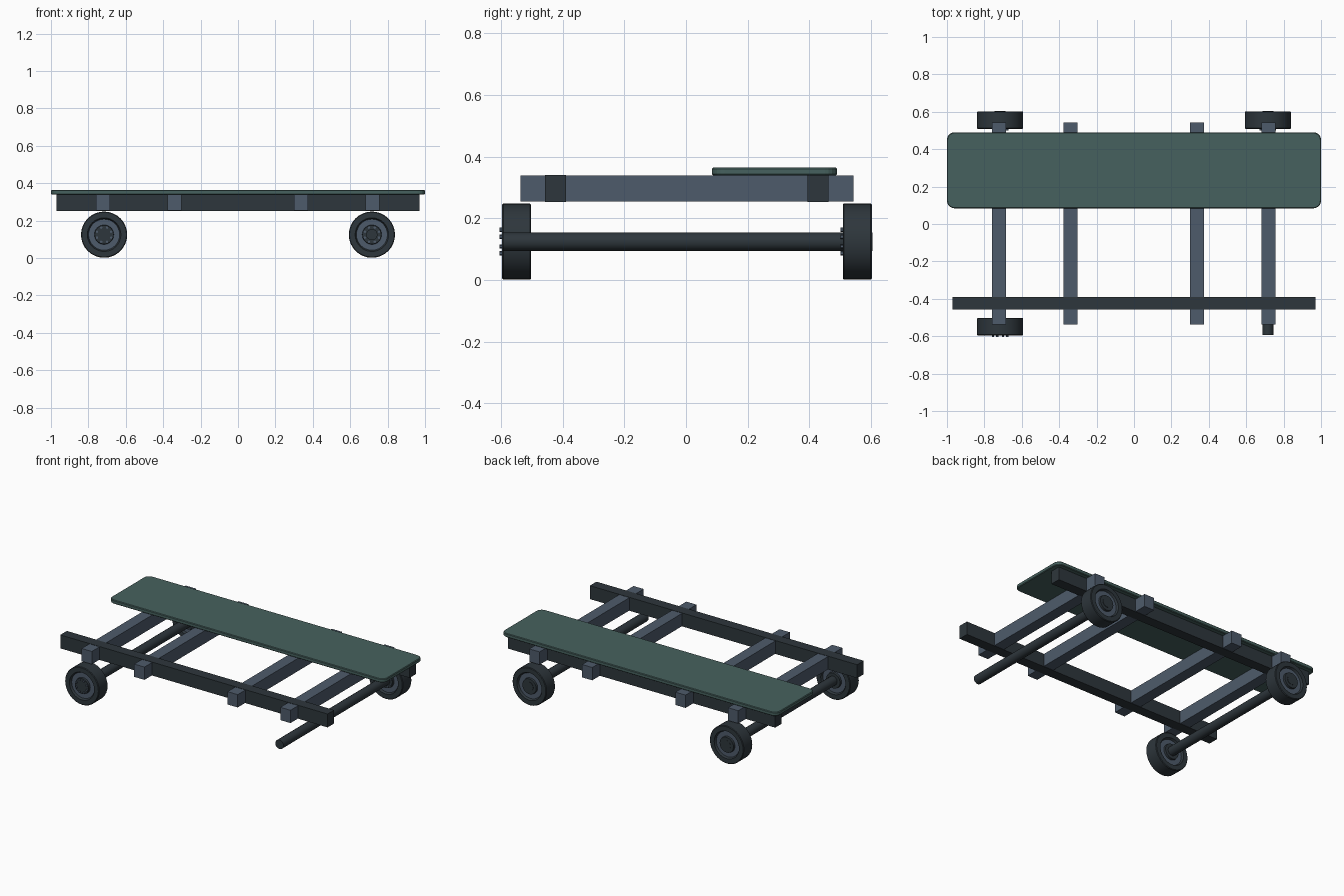
import bpy, bmesh, math
from mathutils import Matrix, Vector

cube = bpy.data.objects.get("Cube")
if cube:
    bpy.data.objects.remove(cube, do_unlink=True)


def material(name, rgb):
    m = bpy.data.materials.new(name)
    m.use_nodes = True
    m.diffuse_color = (*rgb, 1)
    m.node_tree.nodes["Principled BSDF"].inputs["Base Color"].default_value = (*rgb, 1)
    return m


slate = material("slate_blue", (0.076, 0.105, 0.147))
dark = material("dark_charcoal", (0.027, 0.037, 0.045))
green = material("deep_green", (0.062, 0.120, 0.112))


def finish(name, bm, mats, smooth=False):
    bmesh.ops.recalc_face_normals(bm, faces=bm.faces)
    mesh = bpy.data.meshes.new(name)
    bm.to_mesh(mesh)
    bm.free()
    for m in mats:
        mesh.materials.append(m)
    ob = bpy.data.objects.new(name, mesh)
    bpy.context.collection.objects.link(ob)
    if smooth:
        bpy.ops.object.select_all(action="DESELECT")
        ob.select_set(True)
        bpy.context.view_layer.objects.active = ob
        bpy.ops.object.shade_smooth_by_angle(angle=math.radians(35))
    return ob


def box(name, low, high, mat):
    low, high = Vector(low), Vector(high)
    bm = bmesh.new()
    bmesh.ops.create_cube(bm, size=1, matrix=Matrix.Translation((low + high) / 2)
                          @ Matrix.Diagonal((*(high - low), 1)))
    return finish(name, bm, [mat])


def add_cylinder(bm, x, z, radius, y0, y1, sides):
    turn = Matrix.Rotation(math.pi / 2, 4, "X")
    bmesh.ops.create_cone(bm, cap_ends=True, segments=sides, radius1=radius, radius2=radius,
                          depth=y1 - y0,
                          matrix=Matrix.Translation((x, (y0 + y1) / 2, z)) @ turn)


# Long side rails
for label, y in (("front", -0.423), ("back", 0.427)):
    box(label + "_rail", (-0.97, y - 0.034, 0.252), (0.97, y + 0.034, 0.34), dark)

# Cross beams poking through the rails
for i, x in enumerate((-0.722, -0.34, 0.337, 0.72)):
    box(f"cross_beam_{i + 1}", (x - 0.037, -0.537, 0.254), (x + 0.037, 0.543, 0.338), slate)

# Deck plank: rounded corners, then a thin softened rim
bm = bmesh.new()
bmesh.ops.create_cube(bm, size=1, matrix=Matrix.Translation((0, 0.287, 0.3515))
                      @ Matrix.Diagonal((2, 0.406, 0.025, 1)))
corners = [e for e in bm.edges if abs(e.verts[0].co.z - e.verts[1].co.z) > 0.01]
bmesh.ops.bevel(bm, geom=corners, offset=0.04, segments=5, profile=0.5, affect="EDGES")
rims = [e for e in bm.edges if abs(e.verts[0].co.z - e.verts[1].co.z) < 0.001]
bmesh.ops.bevel(bm, geom=rims, offset=0.004, segments=1, affect="EDGES")
finish("deck_plank", bm, [green])

WHEEL_Z, TYRE_R = 0.1245, 0.1235
AXLE_X = 0.716

# Axles
for label, x in (("right", -AXLE_X), ("left", AXLE_X)):
    bm = bmesh.new()
    add_cylinder(bm, x, WHEEL_Z, 0.03, -0.593, 0.604, 16)
    finish(label + "_axle", bm, [dark], smooth=True)


def wheel(name, x, y):
    # Lathed cross-section (radius, offset along the axle)
    profile = [(0.05, -0.047), (0.052, -0.034), (0.083, -0.034), (0.09, -0.047),
               (TYRE_R - 0.004, -0.047), (TYRE_R, -0.043),
               (TYRE_R, 0.043), (TYRE_R - 0.004, 0.047),
               (0.09, 0.047), (0.083, 0.034), (0.052, 0.034), (0.05, 0.047)]
    sides = 32
    bm = bmesh.new()
    rings = []
    for k in range(sides):
        a = math.tau * k / sides
        rings.append([bm.verts.new((x + r * math.cos(a), y + o, WHEEL_Z + r * math.sin(a)))
                      for r, o in profile])
    for k in range(sides):
        a, b = rings[k], rings[(k + 1) % sides]
        for j in range(len(profile) - 1):
            face = bm.faces.new((a[j], a[j + 1], b[j + 1], b[j]))
            # Recessed rim faces are slate, the rest is rubber
            face.material_index = int(profile[j][1] == profile[j + 1][1]
                                      and abs(profile[j][1]) < 0.04)
    for j in (0, -1):
        bm.faces.new([ring[j] for ring in rings])
    finish(name, bm, [dark, slate], smooth=True)

    # Wheel nuts around the hub
    bm = bmesh.new()
    for k in range(8):
        a = math.tau * (k + 0.5) / 8
        add_cylinder(bm, x + 0.041 * math.cos(a), WHEEL_Z + 0.041 * math.sin(a),
                     0.007, y - 0.055, y - 0.045, 6)
    finish(name + "_nuts", bm, [slate])


wheel("front_right_wheel", -AXLE_X, -0.549)
wheel("back_right_wheel", -AXLE_X, 0.555)
wheel("back_left_wheel", AXLE_X, 0.555)
